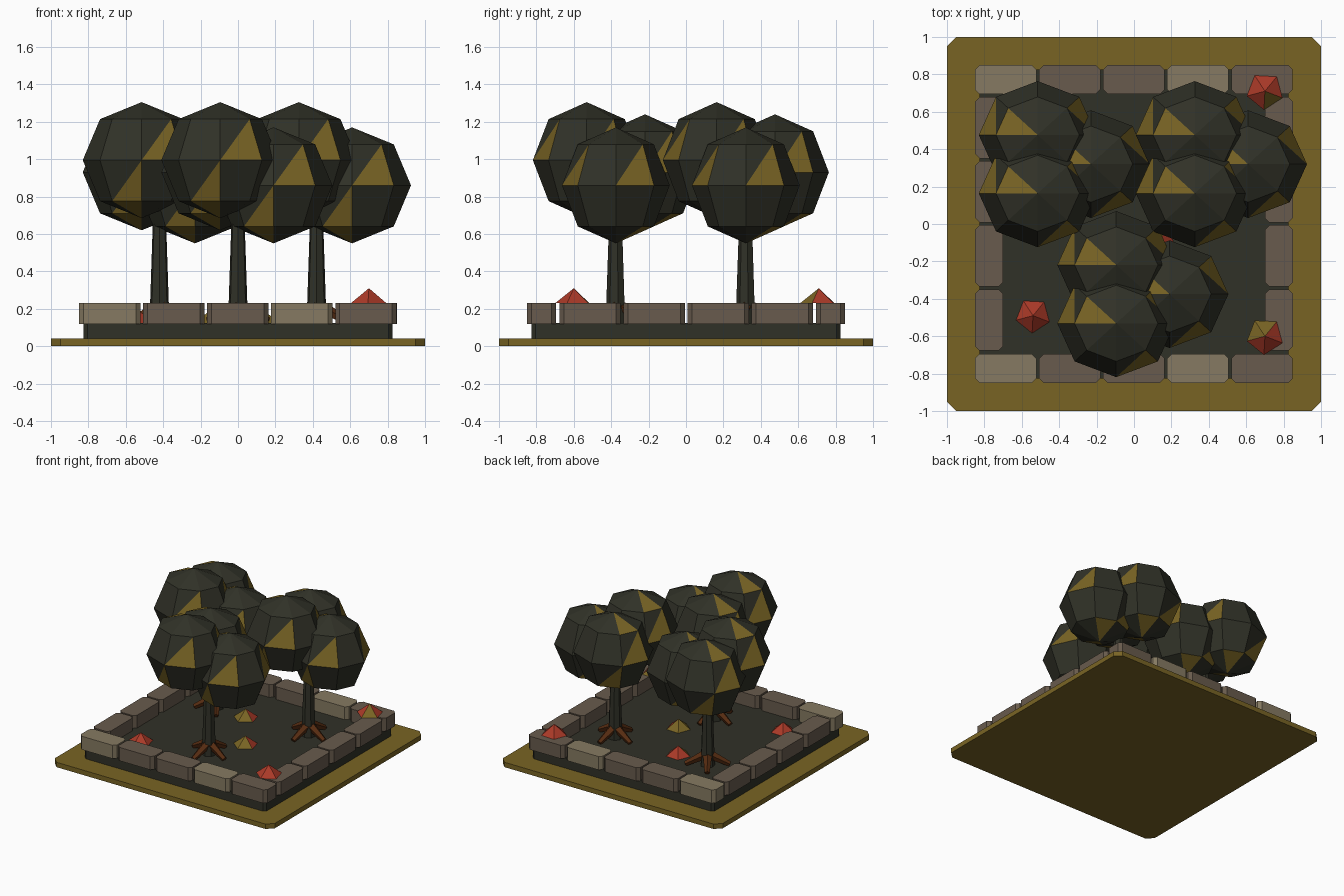
import bpy, bmesh, math
from mathutils import Vector, Matrix

if "Cube" in bpy.data.objects:
    bpy.data.objects.remove(bpy.data.objects["Cube"])


def material(name, rgb):
    m = bpy.data.materials.new(name)
    lin = [((c / 255 + 0.055) / 1.055) ** 2.4 for c in rgb]
    m.diffuse_color = (*lin, 1)
    m.use_nodes = True
    m.node_tree.nodes["Principled BSDF"].inputs["Base Color"].default_value = m.diffuse_color
    return m


DARK = material("dark green", (48, 49, 39))
GOLD = material("old gold", (121, 100, 36))
STONE = material("stone", (104, 91, 77))
PALE = material("pale stone", (134, 122, 98))
RED = material("red", (172, 58, 40))
BROWN = material("root brown", (86, 44, 17))


def finish(name, bm, *mats):
    bmesh.ops.recalc_face_normals(bm, faces=bm.faces)
    me = bpy.data.meshes.new(name)
    bm.to_mesh(me)
    bm.free()
    for m in mats:
        me.materials.append(m)
    ob = bpy.data.objects.new(name, me)
    bpy.context.collection.objects.link(ob)
    return ob


def slab(name, x0, x1, y0, y1, z0, z1, cut, mat):
    """Box whose four upright edges are chamfered."""
    bm = bmesh.new()
    plan = [(x0 + cut, y0), (x1 - cut, y0), (x1, y0 + cut), (x1, y1 - cut),
            (x1 - cut, y1), (x0 + cut, y1), (x0, y1 - cut), (x0, y0 + cut)]
    lo = [bm.verts.new((x, y, z0)) for x, y in plan]
    hi = [bm.verts.new((x, y, z1)) for x, y in plan]
    bm.faces.new(lo[::-1])
    bm.faces.new(hi)
    for i in range(8):
        k = (i + 1) % 8
        bm.faces.new((lo[i], lo[k], hi[k], hi[i]))
    return finish(name, bm, mat)


def rod(name, a, b, ra, rb, sides, mat):
    """Tapered rod between two points."""
    a, b = Vector(a), Vector(b)
    bm = bmesh.new()
    rot = (b - a).to_track_quat('Z', 'Y').to_matrix().to_4x4()
    bmesh.ops.create_cone(bm, cap_ends=True, segments=sides, radius1=ra, radius2=rb,
                          depth=(b - a).length,
                          matrix=Matrix.Translation((a + b) / 2) @ rot)
    return finish(name, bm, mat)


def leaf_ball(name, cx, cy, cz):
    """Eight-sided ball of four bands with scattered gold triangles."""
    n, rx, ry, rz = 8, 0.315, 0.288, 0.31
    gold = ({3}, {0, 3, 6}, {2, 5}, {1, 5})     # gold segment numbers per band
    bm = bmesh.new()
    top = bm.verts.new((cx, cy, cz + rz))
    bot = bm.verts.new((cx, cy, cz - rz))
    rings = []
    for lat in (45, 0, -45):
        c, s = math.cos(math.radians(lat)), math.sin(math.radians(lat))
        rings.append([bm.verts.new((cx + rx * c * math.cos(math.tau * j / n),
                                    cy + ry * c * math.sin(math.tau * j / n),
                                    cz + rz * s)) for j in range(n)])

    def tri(a, b, c, is_gold):
        bm.faces.new((a, b, c)).material_index = int(is_gold)

    for j in range(n):
        k = (j + 1) % n
        tri(top, rings[0][j], rings[0][k], j in gold[0])
        tri(bot, rings[2][k], rings[2][j], j in gold[3])
        for r in (0, 1):
            up, low = rings[r], rings[r + 1]
            tri(low[j], low[k], up[k], j in gold[r + 1])
            tri(low[j], up[k], up[j], False)
    return finish(name, bm, DARK, GOLD)


def flower(name, x, y, z, gold_dir, limit):
    """Low five-sided cone; faces looking towards gold_dir are gold."""
    bm = bmesh.new()
    bmesh.ops.create_cone(bm, cap_ends=True, segments=5, radius1=0.1, radius2=0, depth=0.08,
                          matrix=Matrix.Translation((x, y, z + 0.04))
                          @ Matrix.Rotation(math.radians(33), 4, 'Z'))
    bmesh.ops.remove_doubles(bm, verts=bm.verts, dist=1e-4)
    bm.normal_update()
    if gold_dir is not None:
        d = Vector((math.cos(math.radians(gold_dir)), math.sin(math.radians(gold_dir))))
        for f in bm.faces:
            flat = Vector(f.normal[:2])
            if flat.length > 0.1 and flat.normalized().dot(d) > limit:
                f.material_index = 1
    return finish(name, bm, RED, GOLD)


# Ground plate and soil bed
slab("ground_plate", -1, 1, -1, 1, 0, 0.04, 0.05, GOLD)
slab("soil_bed", -0.825, 0.825, -0.825, 0.825, 0.04, 0.125, 0.02, DARK)

# Stone border: five stones front and back, four on each side
for i in range(5):
    x = -0.85 + 0.3425 * i
    mat = PALE if i % 3 == 0 else STONE
    slab(f"front_stone_{i}", x, x + 0.328, -0.85, -0.695, 0.12, 0.23, 0.024, mat)
    slab(f"back_stone_{i}", x, x + 0.328, 0.695, 0.85, 0.12, 0.23, 0.024, mat)
for i in range(4):
    y = -0.677 + 0.3425 * i
    slab(f"left_stone_{i}", -0.85, -0.70, y, y + 0.328, 0.12, 0.23, 0.024, STONE)
    slab(f"right_stone_{i}", 0.70, 0.85, y, y + 0.328, 0.12, 0.23, 0.024, STONE)

# Trees: trunk, four roots and three leaf balls each
for t, (x, y, turn) in enumerate([(-0.42, 0.32, 34), (0.42, 0.32, -11), (0, -0.375, -11)]):
    rod(f"trunk_{t}", (x, y, 0.12), (x, y, 0.85), 0.055, 0.03, 7, DARK)
    for i in range(4):
        a = math.radians(turn + 90 * i)
        dx, dy = math.cos(a), math.sin(a)
        rod(f"root_{t}_{i}", (x + 0.02 * dx, y + 0.02 * dy, 0.21),
            (x + 0.165 * dx, y + 0.165 * dy, 0.135), 0.036, 0.02, 5, BROWN)
    for i, z in enumerate((0.86, 0.93, 0.995)):
        a = math.radians(120 * i)
        leaf_ball(f"leaves_{t}_{i}", x + 0.19 * math.cos(a), y + 0.18 * math.sin(a), z)

# Small red and gold flowers
for i, spec in enumerate([(0.70, 0.71, 0.23, -75, 0.8), (0.70, -0.60, 0.23, 100, 0.3),
                          (-0.54, -0.49, 0.12, None, 0), (-0.14, 0.30, 0.12, 235, 0.3),
                          (0.13, -0.09, 0.12, 215, -0.7)]):
    flower(f"flower_{i}", *spec)
